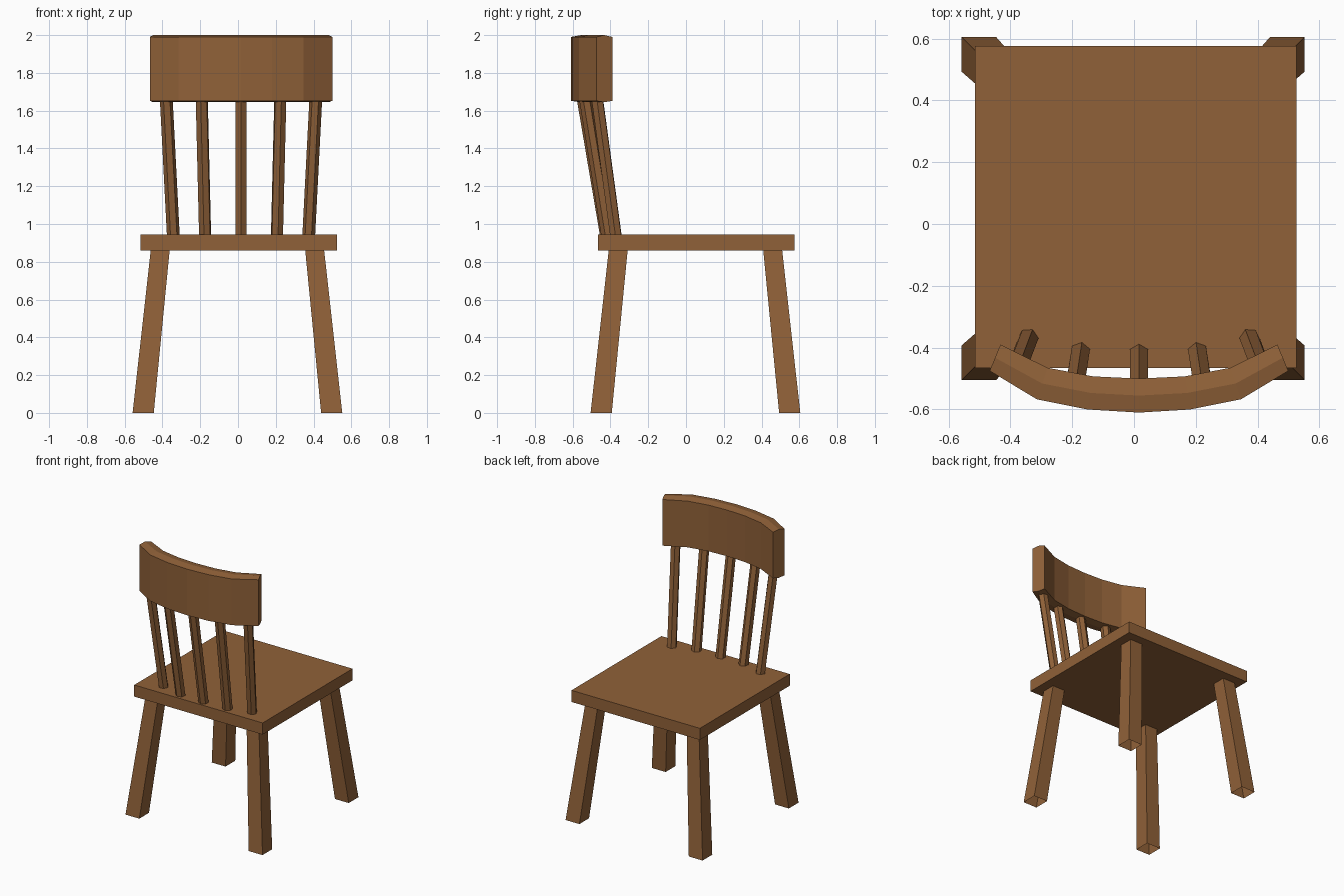
import bpy, math

if "Cube" in bpy.data.objects:
    bpy.data.objects.remove(bpy.data.objects["Cube"])

wood = bpy.data.materials.new("brown wood")
wood.diffuse_color = (0.28, 0.12, 0.04, 1)
wood.use_nodes = True
wood.node_tree.nodes["Principled BSDF"].inputs["Base Color"].default_value = wood.diffuse_color


def loft(name, rings, cap_start=True, cap_end=True):
    """Skin a list of equal-sized closed rings."""
    n = len(rings[0])
    verts = [p for r in rings for p in r]
    faces = []
    for k in range(len(rings) - 1):
        a, b = k * n, (k + 1) * n
        faces += [(a + i, a + (i + 1) % n, b + (i + 1) % n, b + i) for i in range(n)]
    if cap_start:
        faces.append(tuple(reversed(range(n))))
    if cap_end:
        faces.append(tuple(range(len(verts) - n, len(verts))))
    mesh = bpy.data.meshes.new(name)
    mesh.from_pydata(verts, [], faces)
    mesh.materials.append(wood)
    ob = bpy.data.objects.new(name, mesh)
    bpy.context.collection.objects.link(ob)
    return ob


def rect(x0, x1, y0, y1, z):
    x0, x1 = sorted((x0, x1))
    y0, y1 = sorted((y0, y1))
    return [(x0, y0, z), (x1, y0, z), (x1, y1, z), (x0, y1, z)]


# Seat board
loft("seat", [rect(-0.515, 0.525, -0.465, 0.575, z) for z in (0.86, 0.945)])

# Splayed, tapered legs with open feet
LX, LY = -0.003, 0.05
for sx, side in ((-1, "left"), (1, "right")):
    for sy, end in ((-1, "front"), (1, "back")):
        rings = [rect(LX + sx * i, LX + sx * o, LY + sy * i, LY + sy * o, z)
                 for i, o, z in ((0.443, 0.555, 0.0), (0.358, 0.458, 0.87))]
        loft(f"{end}_{side}_leg", rings, cap_start=False)

# Six-sided spindles leaning outwards
CX = 0.016


def hexagon(x, y, z, turn):
    return [(x + 0.034 * math.cos(math.pi / 2 + turn + i * math.pi / 3),
             y + 0.034 * math.sin(math.pi / 2 + turn + i * math.pi / 3), z)
            for i in range(6)]


# offset and y at the seat, offset and y at the rail, turn about z
spindles = [(0, -0.42, 0, -0.545, 0), (0.19, -0.414, 0.208, -0.533, 0.17),
            (0.358, -0.37, 0.396, -0.47, 0.45)]
for k, (xb, yb, xt, yt, turn) in enumerate(spindles):
    for s in ((1,) if k == 0 else (-1, 1)):
        loft(f"spindle_{k * s}", [hexagon(CX + s * xb, yb, 0.93, s * turn),
                                  hexagon(CX + s * xt, yt, 1.665, s * turn)])

# Curved top rail: outer x, outer y, inner x, inner y for one half
half = [(0, -0.61, 0, -0.50), (0.165, -0.60, 0.148, -0.493),
        (0.33, -0.567, 0.296, -0.465), (0.483, -0.475, 0.448, -0.39)]
stations = [(-a, b, -c, d) for a, b, c, d in reversed(half[1:])] + half
rings = []
for ox, oy, ix, iy in stations:
    ox, ix = ox + CX, ix + CX
    mx, my = (ox + ix) / 2, (oy + iy) / 2
    rings.append([(ox, oy, 1.652), (ox, oy, 1.99), (mx, my, 2.0),
                  (ix, iy, 1.99), (ix, iy, 1.652), (mx, my, 1.645)])
loft("top_rail", rings)

# Consistent outward normals
import bmesh
for ob in bpy.data.objects:
    bm = bmesh.new()
    bm.from_mesh(ob.data)
    bmesh.ops.recalc_face_normals(bm, faces=bm.faces)
    bm.to_mesh(ob.data)
    bm.free()
